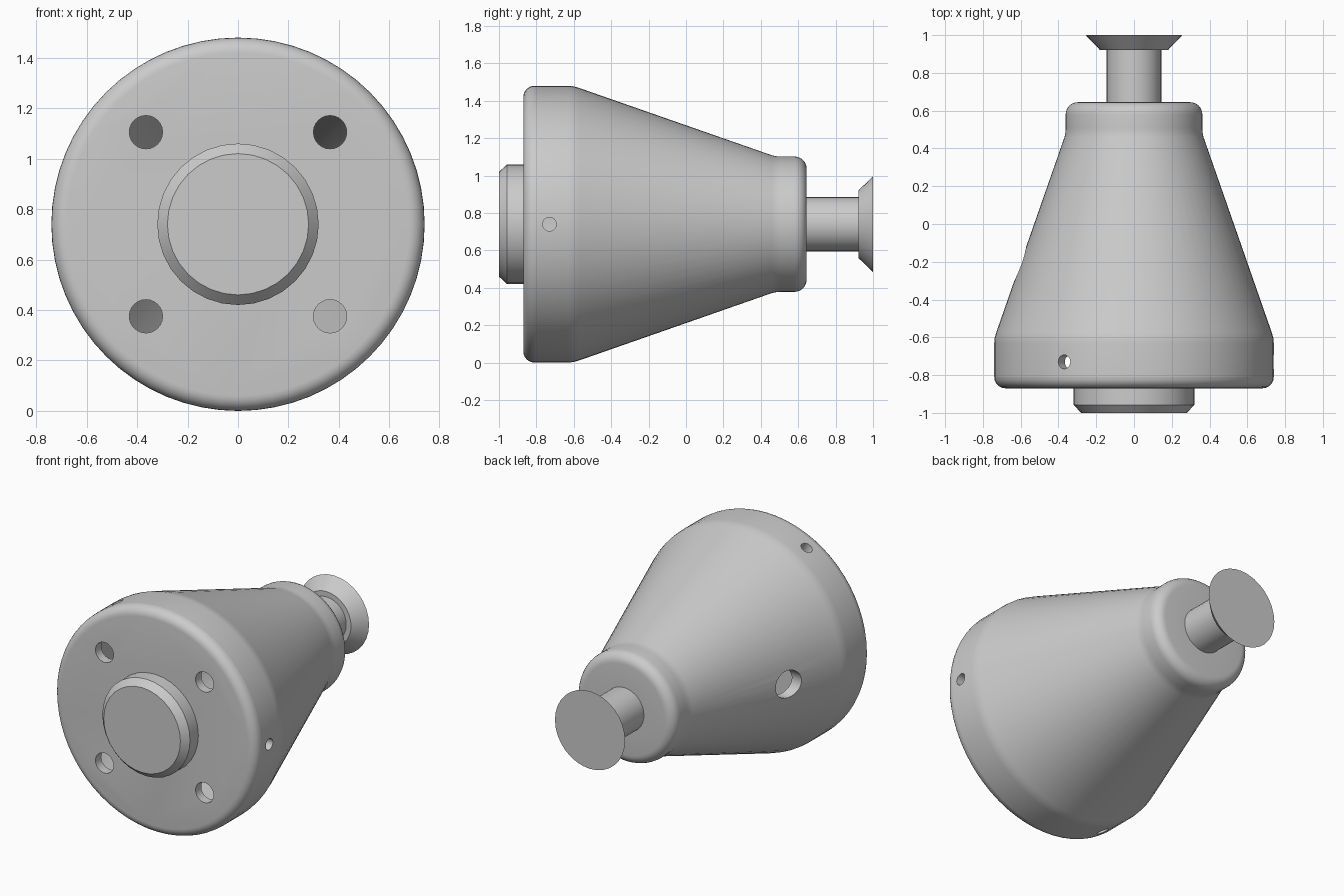
import bpy, bmesh, math
from mathutils import Vector, Matrix

if "Cube" in bpy.data.objects:
    bpy.data.objects.remove(bpy.data.objects["Cube"])

AXIS_Z = 0.74   # height of the horizontal centre line
WALL = 0.07

grey = bpy.data.materials.new("plain grey")
grey.diffuse_color = (0.6, 0.6, 0.6, 1)
grey.use_nodes = True
grey.node_tree.nodes["Principled BSDF"].inputs["Base Color"].default_value = grey.diffuse_color


def arc(cy, cr, rad, a0, a1, n=6):
    """Fillet points (y, r) around a centre, angles in degrees from +y."""
    return [(cy + rad * math.cos(math.radians(a0 + (a1 - a0) * i / n)),
             cr + rad * math.sin(math.radians(a0 + (a1 - a0) * i / n)))
            for i in range(n + 1)]


def lathe(name, profile, sides, closed=False):
    """Revolve (y, r) points around the centre line."""
    bm = bmesh.new()
    rings = []
    for y, r in profile:
        rings.append([bm.verts.new((r * math.cos(2 * math.pi * k / sides), y,
                                    AXIS_Z + r * math.sin(2 * math.pi * k / sides)))
                      for k in range(sides)])
    pairs = list(zip(rings, rings[1:]))
    if closed:
        pairs.append((rings[-1], rings[0]))
    else:
        bm.faces.new(rings[0])
        bm.faces.new(rings[-1])
    for a, b in pairs:
        for k in range(sides):
            j = (k + 1) % sides
            bm.faces.new((a[k], a[j], b[j], b[k]))
    bmesh.ops.recalc_face_normals(bm, faces=bm.faces)
    mesh = bpy.data.meshes.new(name)
    bm.to_mesh(mesh)
    bm.free()
    obj = bpy.data.objects.new(name, mesh)
    bpy.context.collection.objects.link(obj)
    mesh.materials.append(grey)
    return obj


def activate(obj):
    bpy.ops.object.select_all(action='DESELECT')
    obj.select_set(True)
    bpy.context.view_layer.objects.active = obj


def drill(obj, centre, direction, radius, length):
    """Cut a round hole centred at a point along a direction."""
    rot = Vector(direction).to_track_quat('Z', 'Y').to_matrix().to_4x4()
    bm = bmesh.new()
    bmesh.ops.create_cone(bm, cap_ends=True, segments=24, radius1=radius, radius2=radius,
                          depth=length, matrix=Matrix.Translation(centre) @ rot)
    mesh = bpy.data.meshes.new("drill")
    bm.to_mesh(mesh)
    bm.free()
    mesh.materials.append(grey)
    cutter = bpy.data.objects.new("drill", mesh)
    bpy.context.collection.objects.link(cutter)
    cutter.hide_render = True
    activate(obj)
    mod = obj.modifiers.new("hole", 'BOOLEAN')
    mod.operation, mod.solver, mod.object = 'DIFFERENCE', 'EXACT', cutter
    bpy.ops.object.modifier_apply(modifier=mod.name)
    bpy.data.objects.remove(cutter)


# Hollow conical housing with rounded rear shoulder
outer = [(-0.81, 0.74), (-0.63, 0.74), (-0.60, 0.737), (-0.57, 0.728),
         (0.46, 0.368), (0.485, 0.363), (0.51, 0.362)] + arc(0.58, 0.297, 0.065, 90, 0)
inner = [(0.645 - WALL, 0.29), (0.47, 0.29), (-0.60, 0.74 - WALL), (-0.81, 0.74 - WALL)]
housing = lathe("housing", outer + [(0.645, 0.13), (0.645 - WALL, 0.13)] + inner, 64, closed=True)

# Three small set-screw holes around the rim, one larger hole in the left flank
for deg in (0, 120, 240):
    d = Vector((math.cos(math.radians(deg)), 0, math.sin(math.radians(deg))))
    drill(housing, d * 0.72 + Vector((0, -0.73, AXIS_Z)), d, 0.037, 0.3)
drill(housing, (-0.6, -0.21, AXIS_Z), (-1, 0, 0), 0.09, 0.4)

# Front cover plate with rounded rim and four bolt holes
cover = lathe("front_cover", [(-0.81, 0.74)] + arc(-0.81, 0.68, 0.06, 90, 180)[1:], 64)
for sx in (-1, 1):
    for sz in (-1, 1):
        drill(cover, (sx * 0.365, -0.84, AXIS_Z + sz * 0.365), (0, 1, 0), 0.066, 0.3)

# Chamfered front boss, and rear stem ending in a flared disc
boss = lathe("front_boss", [(-1.0, 0.28), (-0.957, 0.32), (-0.865, 0.32)], 32)
stem = lathe("rear_stem", [(0.575, 0.145), (0.921, 0.145)], 32)
flare = lathe("flared_disc", [(0.921, 0.18), (1.0, 0.256)], 32)

for part in (housing, cover, boss, stem, flare):
    activate(part)
    bpy.ops.object.shade_smooth_by_angle(angle=math.radians(32))
